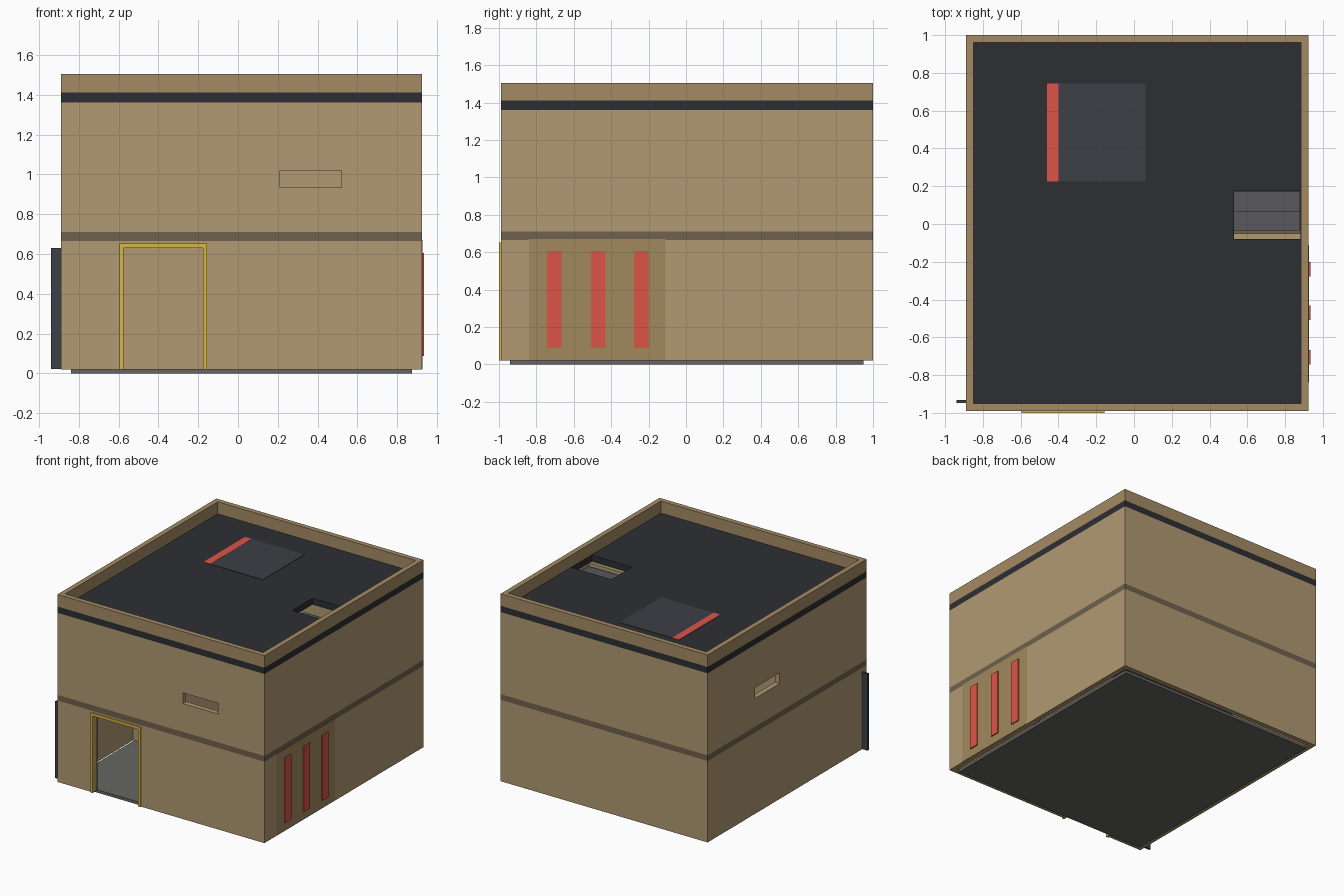
import bpy
import bmesh

if "Cube" in bpy.data.objects:
    bpy.data.objects.remove(bpy.data.objects["Cube"])


def material(name, rgb):
    m = bpy.data.materials.new(name)
    m.diffuse_color = (*rgb, 1)
    m.use_nodes = True
    m.node_tree.nodes["Principled BSDF"].inputs["Base Color"].default_value = m.diffuse_color
    return m


TAN = material("tan_plaster", (0.44, 0.32, 0.17))
TRIM_TAN = material("parapet_tan", (0.37, 0.26, 0.13))
PANEL_TAN = material("panel_tan", (0.36, 0.25, 0.11))
BROWN = material("floor_brown", (0.16, 0.12, 0.075))
DARK = material("roof_dark", (0.027, 0.028, 0.034))
SLATE = material("slate", (0.045, 0.05, 0.06))
STEEL = material("stair_grey", (0.10, 0.10, 0.11))
STONE = material("floor_grey", (0.13, 0.13, 0.12))
RED = material("red", (0.72, 0.09, 0.065))
YELLOW = material("yellow", (0.70, 0.46, 0.06))

# Outer and inner wall outlines
X0, X1, Y0, Y1 = -0.89, 0.925, -0.99, 1.0
T = 0.04


def box(name, x, y, z, mat=None):
    bm = bmesh.new()
    bmesh.ops.create_cube(bm, size=1)
    for v in bm.verts:
        v.co = [r[0] if c < 0 else r[1] for r, c in zip((x, y, z), v.co)]
    me = bpy.data.meshes.new(name)
    bm.to_mesh(me)
    bm.free()
    ob = bpy.data.objects.new(name, me)
    bpy.context.collection.objects.link(ob)
    if mat:
        me.materials.append(mat)
    return ob


def cut(ob, *ranges):
    cutter = box("cutter", *ranges)
    mod = ob.modifiers.new("cut", 'BOOLEAN')
    mod.operation = 'DIFFERENCE'
    mod.solver = 'EXACT'
    mod.object = cutter
    bpy.context.view_layer.objects.active = ob
    bpy.ops.object.modifier_apply(modifier=mod.name)
    bpy.data.objects.remove(cutter)


def shell(name, z, mat):
    ob = box(name, (X0, X1), (Y0, Y1), z, mat)
    cut(ob, (X0 + T, X1 - T), (Y0 + T, Y1 - T), (z[0] - 0.1, z[1] + 0.1))
    return ob


# Foundation and storey walls
box("foundation_floor", (-0.84, 0.875), (-0.94, 0.95), (0, 0.022), STONE)
lower = shell("lower_walls", (0.02, 0.665), TAN)
cut(lower, (-0.575, -0.175), (-1.1, -0.9), (-0.1, 0.63))
upper = shell("upper_walls", (0.71, 1.36), TAN)
cut(upper, (0.21, 0.52), (-1.1, -0.9), (0.935, 1.02))
cut(upper, (-1.0, -0.8), (0.10, 0.41), (0.935, 1.02))
shell("parapet", (1.41, 1.505), TRIM_TAN)

# Floor slabs, visible outside as bands
box("upper_floor", (X0, X1), (Y0, Y1), (0.665, 0.71), BROWN)
roof = box("roof_slab", (X0, X1), (Y0, Y1), (1.36, 1.41), DARK)
cut(roof, (0.53, 0.882), (-0.08, 0.175), (1.2, 1.5))

# Interior partitions
for name, z in (("lower_partition", (0.022, 0.665)), ("upper_partition", (0.71, 1.36))):
    box(name, (X0 + T, X1 - T), (-0.10, -0.05), z, TAN)

# Stairs rising towards the front, under the roof hatch
for i in range(9):
    y = -0.035 + i * 0.104
    top = 1.34 - i * 0.07
    box("stair_step", (0.53, 0.88), (y, y + 0.104), (top - 0.07, top), STEEL)

# Doorway frame and slid-open door leaf
for name, x in (("door_frame_left", (-0.595, -0.575)), ("door_frame_right", (-0.175, -0.155))):
    box(name, x, (-1.0, -0.95), (0.02, 0.63), YELLOW)
box("door_frame_top", (-0.595, -0.155), (-1.0, -0.95), (0.63, 0.652), YELLOW)
box("sliding_door", (-0.94, -0.58), (-0.948, -0.932), (0.022, 0.63), SLATE)

# Side panel with red windows
box("window_panel", (0.92, 0.927), (-0.84, -0.11), (0.022, 0.67), PANEL_TAN)
for y in (-0.705, -0.47, -0.24):
    box("slit_window", (0.92, 0.935), (y - 0.039, y + 0.039), (0.087, 0.605), RED)

# Roof pad with red strip
box("roof_pad", (-0.40, 0.06), (0.225, 0.745), (1.40, 1.413), SLATE)
box("roof_strip", (-0.46, -0.40), (0.225, 0.745), (1.40, 1.414), RED)
